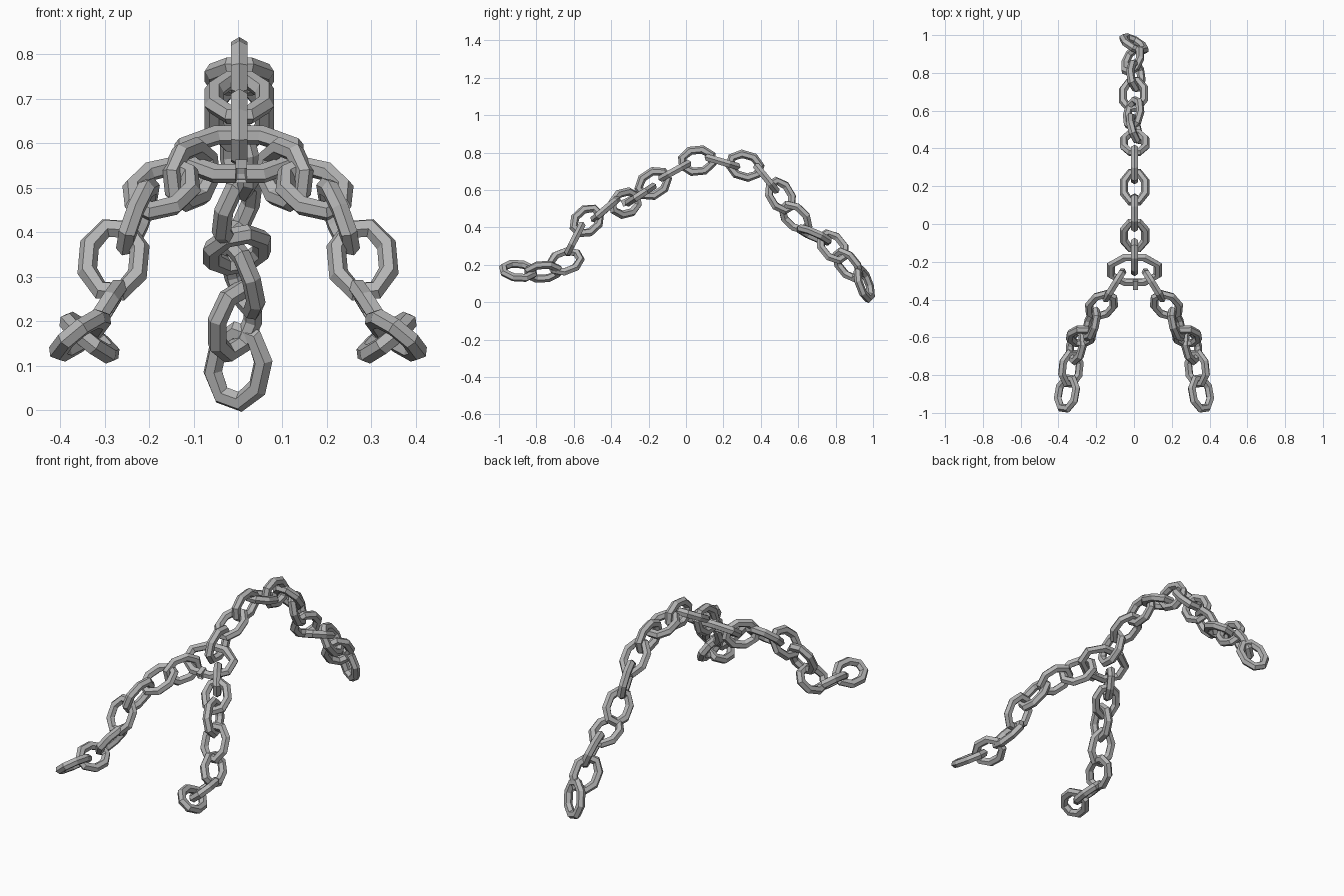
import bpy, bmesh, math
from mathutils import Vector, Matrix

if "Cube" in bpy.data.objects:
    bpy.data.objects.remove(bpy.data.objects["Cube"])

steel = bpy.data.materials.new("steel_grey")
steel.diffuse_color = (0.46, 0.46, 0.46, 1)
steel.use_nodes = True
steel.node_tree.nodes["Principled BSDF"].inputs["Base Color"].default_value = steel.diffuse_color

TUBE = 0.0215   # circumradius of the six-sided bar


def frame(center, along, width):
    """Matrix with X = long axis, Y = width axis, Z = ring normal."""
    d = Vector(along).normalized()
    w = Vector(width)
    w = (w - d * w.dot(d)).normalized()
    m = Matrix((d, w, d.cross(w))).transposed().to_4x4()
    m.translation = Vector(center)
    return m


def finish(bm, name, matrix):
    bm.transform(matrix)
    bmesh.ops.recalc_face_normals(bm, faces=bm.faces)
    me = bpy.data.meshes.new(name)
    bm.to_mesh(me)
    bm.free()
    me.materials.append(steel)
    ob = bpy.data.objects.new(name, me)
    bpy.context.collection.objects.link(ob)
    return ob


def link(name, center, along, width, half_l=0.1, half_w=0.078):
    """Eight-sided stretched ring with a hexagonal bar."""
    bm = bmesh.new()
    k = 1 / math.cos(math.pi / 8)
    rings = []
    for i in range(8):
        a = math.pi / 8 + i * math.pi / 4
        ring = []
        for j in range(6):
            b = j * math.pi / 3
            r = TUBE * (math.cos(b) - 1)
            ring.append(bm.verts.new(((half_l + r) * k * math.cos(a),
                                      (half_w + r) * k * math.sin(a),
                                      TUBE * math.sin(b))))
        rings.append(ring)
    for i in range(8):
        p, q = rings[i], rings[(i + 1) % 8]
        for j in range(6):
            n = (j + 1) % 6
            bm.faces.new((p[j], q[j], q[n], p[n]))
    return finish(bm, name, frame(center, along, width))


# Main chain, from the low tail end up over the arch to the hub
X = (1, 0, 0)
main = [
    ((0.0, 0.953, 0.098), (0.2, -0.35, 0.9), (0.9, -0.4, -0.1)),
    ((-0.007, 0.865, 0.2), (0, -0.62, 0.78), (0.7, 0.55, 0.45)),
    ((0.01, 0.785, 0.297), (-0.15, -0.6, 0.75), (-0.45, 0.7, 0.55)),
    ((-0.002, 0.685, 0.36), (0, -0.92, 0.4), (1, 0.05, 0.2)),
    ((-0.002, 0.585, 0.455), (0.08, -0.7, 0.68), (0.55, 0.6, 0.5)),
    ((0.003, 0.505, 0.57), (0, -0.5, 0.85), (-0.4, 0.8, 0.45)),
    ((0.003, 0.43, 0.662), (0, -0.62, 0.76), X),
    ((0.003, 0.315, 0.73), (0, -0.95, 0.28), (0, 0.3, 0.93)),
    ((0.003, 0.195, 0.75), (0, -0.95, 0.28), X),
    ((0.003, 0.06, 0.757), (0, -1, -0.1), (0, 0, 1)),
    ((0.003, -0.06, 0.703), (0, -0.87, -0.48), X),
    ((0.003, -0.175, 0.635), (0, -0.83, -0.55), (0, -0.55, 0.83)),
]
for i, spec in enumerate(main):
    link(f"main_link_{i + 1}", *spec)

# Wide hub link joining the three chains
link("hub_link", (0.002, -0.243, 0.575), X, (0, 0.83, 0.55), 0.145, 0.1)

# Two side chains, mirrored
arm = [
    ((0.105, -0.325, 0.53), (0.5, -0.8, -0.2), (0, 0, 1)),
    ((0.172, -0.43, 0.498), (0.55, -0.63, -0.53), (0.83, 0.4, 0.35)),
    ((0.225, -0.53, 0.435), (0.3, -0.65, -0.6), (-0.12, -0.65, 0.7)),
    ((0.28, -0.595, 0.338), (0.08, -0.45, -0.89), X),
    ((0.305, -0.645, 0.218), (0.25, -0.88, -0.35), (0.45, 0.43, -0.75)),
    ((0.334, -0.765, 0.163), (0.1, -0.99, -0.05), (0.77, 0.05, 0.62)),
    ((0.355, -0.897, 0.168), (0.18, -0.98, 0.05), (0.75, 0.1, -0.62)),
]
for side, s in (("right", 1), ("left", -1)):
    for i, spec in enumerate(arm):
        link(f"{side}_arm_link_{i + 1}", *[(s * v[0], v[1], v[2]) for v in spec])

# Small socket on the front of the hub
bm = bmesh.new()
bmesh.ops.create_cube(bm, size=1)
bmesh.ops.scale(bm, vec=(0.05, 0.026, 0.036), verts=bm.verts)
end = max(bm.faces, key=lambda f: f.calc_center_median().x)
bmesh.ops.inset_individual(bm, faces=[end], thickness=0.006)
bmesh.ops.translate(bm, vec=(-0.015, 0, 0), verts=end.verts)
finish(bm, "hub_socket", frame((0.007, -0.319, 0.537), (0, -0.9, -0.4), X))
